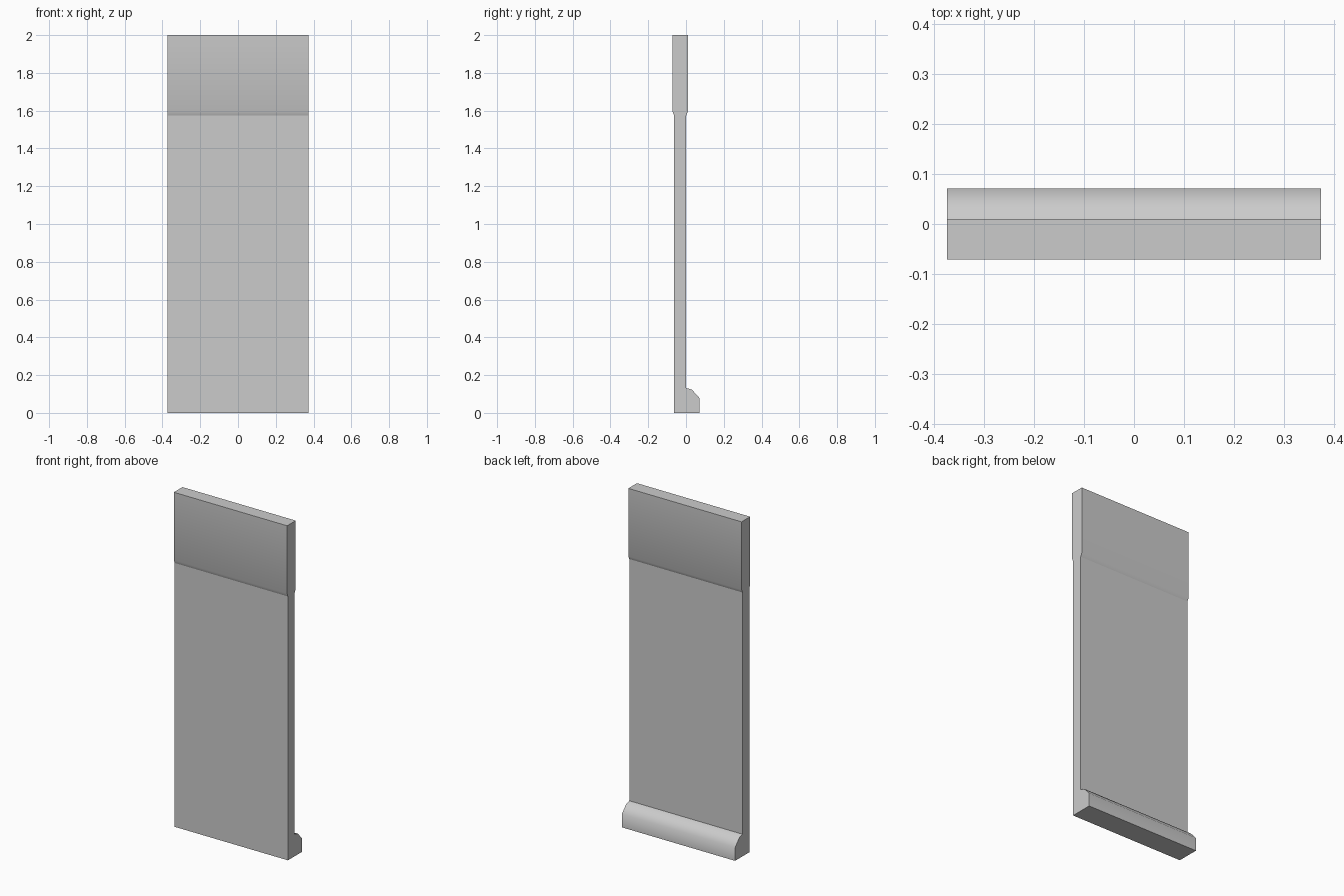
import bpy, bmesh, math

if "Cube" in bpy.data.objects:
    bpy.data.objects.remove(bpy.data.objects["Cube"])

HALF_WIDTH = 0.374


def extrude_profile(name, profile):
    """Extrude a closed (y, z) outline across the full width in x."""
    bm = bmesh.new()
    face = bm.faces.new([bm.verts.new((-HALF_WIDTH, y, z)) for y, z in profile])
    result = bmesh.ops.extrude_face_region(bm, geom=[face])
    moved = [g for g in result["geom"] if isinstance(g, bmesh.types.BMVert)]
    bmesh.ops.translate(bm, verts=moved, vec=(2 * HALF_WIDTH, 0, 0))
    bmesh.ops.recalc_face_normals(bm, faces=bm.faces)
    mesh = bpy.data.meshes.new(name)
    bm.to_mesh(mesh)
    bm.free()
    obj = bpy.data.objects.new(name, mesh)
    bpy.context.collection.objects.link(obj)
    bpy.ops.object.select_all(action="DESELECT")
    obj.select_set(True)
    bpy.context.view_layer.objects.active = obj
    bpy.ops.object.shade_smooth_by_angle(angle=math.radians(45))
    return obj


# Thin main wall slab
extrude_profile("wall_panel", [(-0.063, 0), (0.001, 0), (0.001, 1.575), (-0.063, 1.575)])

# Thicker upper band with a small taper at its lower edges
extrude_profile("upper_band", [
    (-0.063, 1.575), (0.001, 1.575), (0.01, 1.595),
    (0.01, 2.0), (-0.071, 2.0), (-0.071, 1.595)])

# Rounded skirting at the foot of the back side
extrude_profile("skirting", [
    (0.001, 0), (0.071, 0), (0.071, 0.079), (0.031, 0.123), (0.001, 0.132)])
